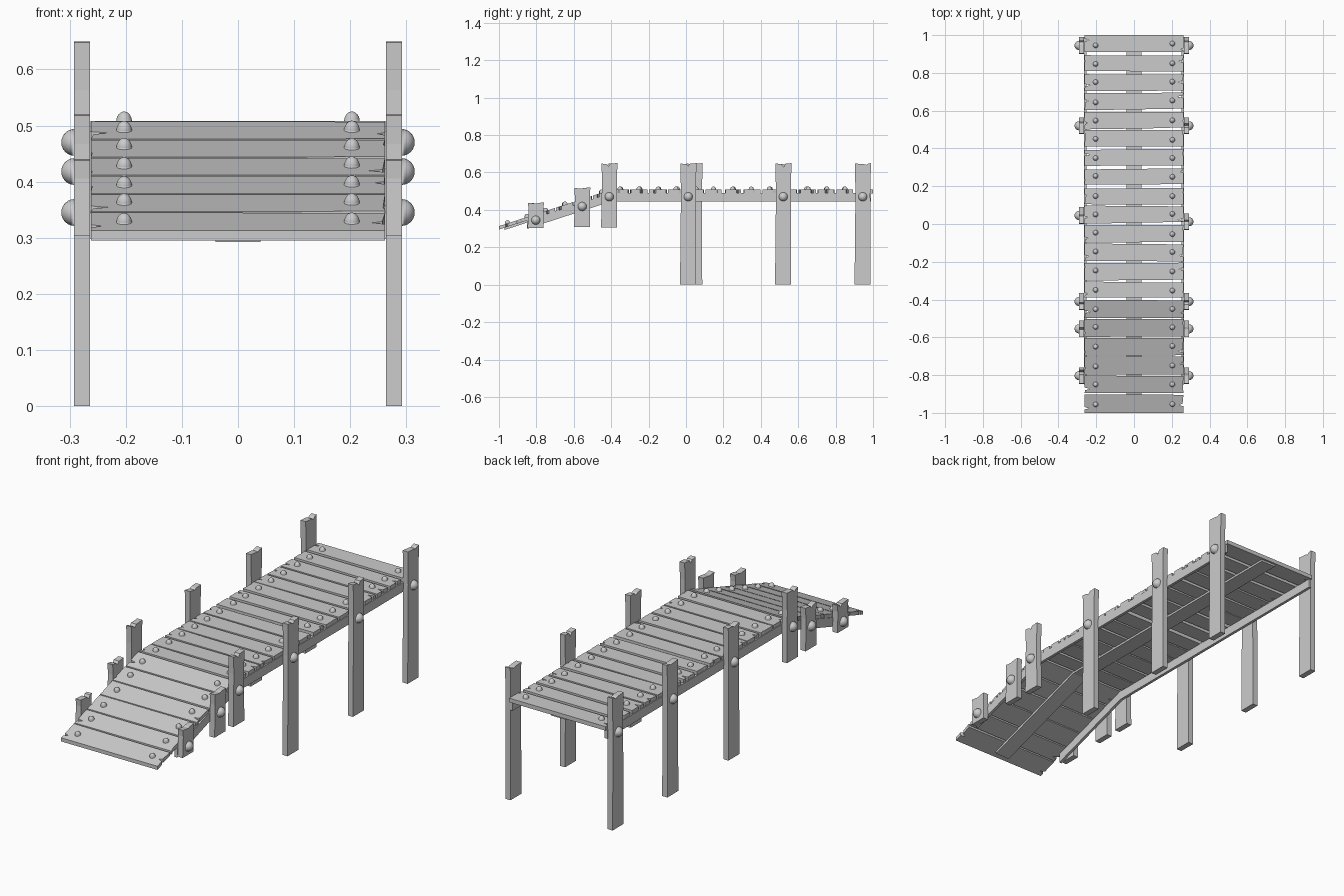
import bpy, bmesh, math, random
from mathutils import Matrix, Vector

if "Cube" in bpy.data.objects:
    bpy.data.objects.remove(bpy.data.objects["Cube"])

random.seed(7)
R = random.uniform
BEND, SLOPE = -0.4, 0.325


def surface(y):
    """Walking surface height along the dock."""
    return 0.508 + min(0, y - BEND) * SLOPE


def finish(name, bm, smooth=False):
    bmesh.ops.recalc_face_normals(bm, faces=bm.faces)
    for f in bm.faces:
        f.smooth = smooth
    me = bpy.data.meshes.new(name)
    bm.to_mesh(me)
    bm.free()
    ob = bpy.data.objects.new(name, me)
    bpy.context.collection.objects.link(ob)
    return ob


def extrude(name, pts, direction):
    """Closed outline swept along a direction vector."""
    bm = bmesh.new()
    face = bm.faces.new([bm.verts.new(p) for p in pts])
    geo = bmesh.ops.extrude_face_region(bm, geom=[face])["geom"]
    verts = [v for v in geo if isinstance(v, bmesh.types.BMVert)]
    bmesh.ops.translate(bm, verts=verts, vec=Vector(direction))
    return finish(name, bm)


def dome(name, loc, radius, height, rot):
    """Half sphere head with its axis along the rotated z."""
    bm = bmesh.new()
    bmesh.ops.create_uvsphere(bm, u_segments=16, v_segments=12, radius=radius)
    bmesh.ops.bisect_plane(bm, geom=bm.verts[:] + bm.edges[:] + bm.faces[:],
                           plane_co=(0, 0, 0), plane_no=(0, 0, -1), clear_outer=True)
    bmesh.ops.scale(bm, verts=bm.verts, vec=(1, 1, height / radius))
    bmesh.ops.transform(bm, verts=bm.verts, matrix=Matrix.Translation(loc) @ rot)
    finish(name, bm, True)


# deck planks: tapered boards with split ends, two nails each
for i in range(20):
    y0, y1 = -1 + i * 0.1, -0.9 + i * 0.1
    ramp = i < 6
    g = 0.006 if ramp else 0.012
    a, b, c, d = (R(0.001, g) for _ in range(4))
    if i == 0:
        a = b = 0
    if i == 19:
        c = d = 0
    mid = (y0 + y1) / 2

    def crack(side):
        y = mid + R(-0.03, 0.03)
        depth = R(0.012, 0.035) if random.random() < 0.6 else 0.003
        return [(side * 0.262, y + side * -0.007), (side * (0.262 - depth), y),
                (side * R(0.257, 0.263), y + side * 0.007)]

    outline = [(-0.262, y0 + a), (R(-0.1, 0.1), y0 + (a + b) / 2), (0.262, y0 + b)]
    outline += crack(1) + [(0.262, y1 - c), (R(-0.1, 0.1), y1 - (c + d) / 2),
                           (-0.262, y1 - d)] + crack(-1)
    thick = 0.018 if ramp else 0.02
    extrude(f"plank_{i}", [(x, y, surface(y)) for x, y in outline], (0, 0, -thick))
    tilt = Matrix.Rotation(math.atan(SLOPE) if ramp else 0, 4, 'X')
    for x in (-0.203, 0.203):
        y = mid + R(-0.006, 0.006)
        dome(f"nail_{i}", (x, y, surface(y) - 0.001), 0.014, 0.018, tilt)


def beam(name, x, width, start, end, height):
    """Bent beam running under the planks."""
    ys = (start, BEND, end)
    top = [(x, y, surface(y) - 0.018) for y in ys]
    bottom = [(x, y, surface(y) - 0.018 - height) for y in reversed(ys)]
    extrude(name, top + bottom, (width, 0, 0))


beam("left_rail", -0.265, 0.014, -0.85, 0.99, 0.045)
beam("right_rail", 0.251, 0.014, -0.85, 0.99, 0.045)
beam("centre_stringer", -0.04, 0.08, -0.97, 0.99, 0.012)

# posts with chipped tops, and a bolt through each
# (right y, left y, bottom z, top z, bolt z)
posts = [(0.945, 0.945, 0, 0.65, 0.47), (0.52, 0.52, 0, 0.65, 0.47),
         (0.012, 0.045, 0, 0.65, 0.47), (-0.41, -0.41, 0.305, 0.65, 0.47),
         (-0.555, -0.555, 0.308, 0.52, 0.418), (-0.803, -0.803, 0.303, 0.44, 0.345)]
for k, (yr, yl, zb, zt, zbolt) in enumerate(posts):
    for side, y in ((1, yr), (-1, yl)):
        n = R(-0.015, 0.02)
        chip = R(0.006, 0.022)
        zm = zb + (zt - zb) * 0.75
        prof = [(-0.044, zb), (0.042, zb), (0.040, zm), (0.044, zt),
                (n + 0.010, zt - 0.003), (n, zt - chip), (n - 0.012, zt - 0.006),
                (-0.042, zt - 0.002), (-0.039, zm)]
        tag = "right" if side > 0 else "left"
        extrude(f"{tag}_post_{k}", [(side * 0.264, y + p, z) for p, z in prof],
                (side * 0.028, 0, 0))
        dome(f"{tag}_bolt_{k}", (side * 0.291, y, zbolt), 0.024, 0.024,
             Matrix.Rotation(side * math.pi / 2, 4, 'Y'))
